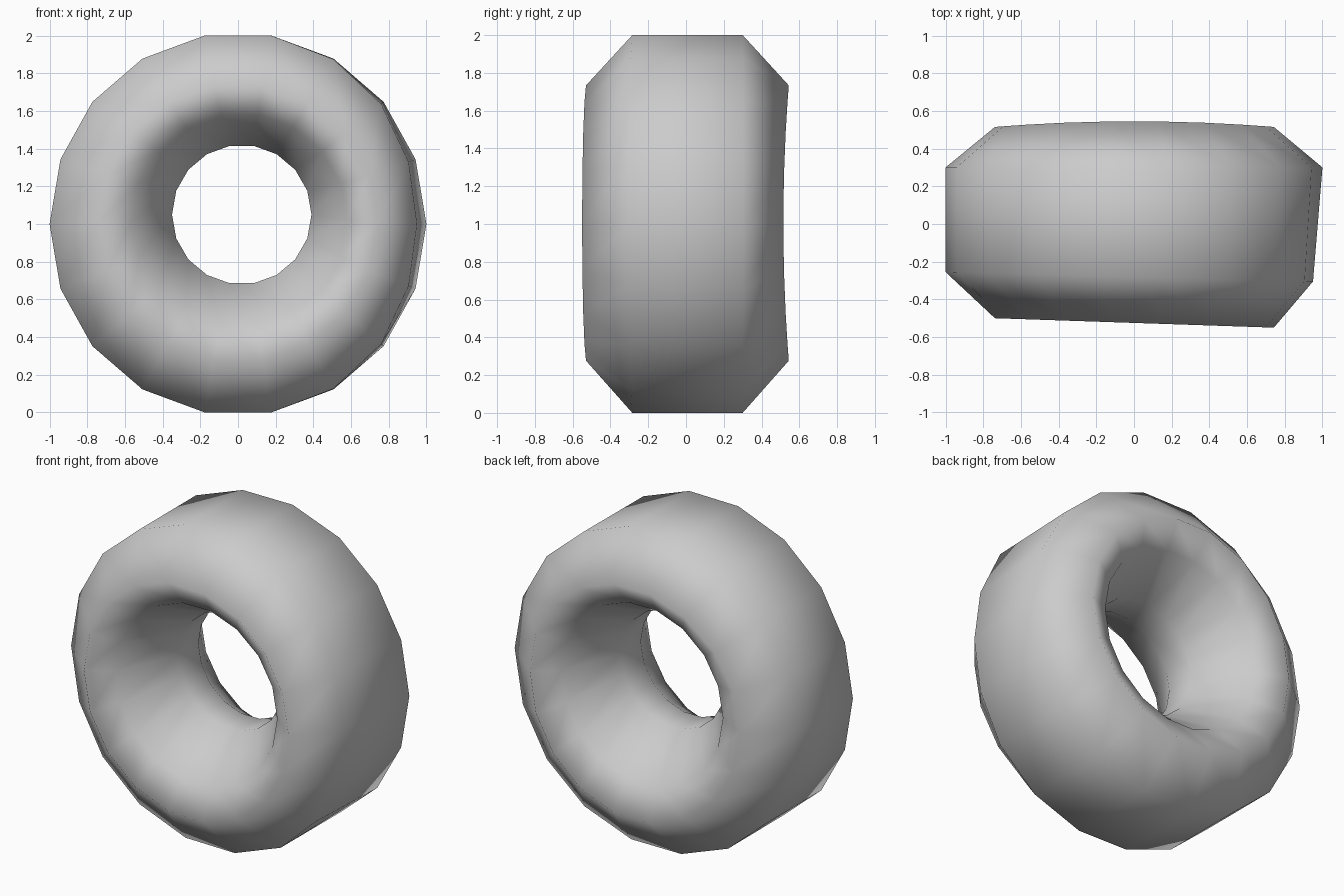
import bpy, bmesh
from math import sin, cos, radians

if "Cube" in bpy.data.objects:
    bpy.data.objects.remove(bpy.data.objects["Cube"])

SEGMENTS = 18  # sides around the ring


def section(a):
    """Eight-sided cross-section at angle a, as (radius, y, hole shift)."""
    outer = 1.0155 - 0.0155 * abs(cos(a)) ** 3
    dent = 0.05 * max(0.0, cos(a)) ** 4          # slight flattening at front right
    front = -0.525 - 0.025 * cos(a)              # uneven front rim
    back = 0.53 - 0.015 * cos(2 * a)             # uneven back rim
    return [
        (outer - dent, -0.28 - 0.025 * cos(a), 0),
        (outer, 0.30, 0),
        (0.74, back, 0.1),
        (0.57, 0.43, 0.4),
        (0.37, 0.10, 1),
        (0.37, -0.10, 1),
        (0.57, -0.43, 0.4),
        (0.74, front, 0.1),
    ]


# Thick ring standing upright, hole running front to back
bm = bmesh.new()
loops = []
for i in range(SEGMENTS):
    a = radians(360 * i / SEGMENTS)
    loops.append([
        bm.verts.new((r * cos(a) + 0.02 * k, y, 1 + r * sin(a) + 0.05 * k))
        for r, y, k in section(a)
    ])
for i in range(SEGMENTS):
    p, q = loops[i], loops[(i + 1) % SEGMENTS]
    for j in range(len(p)):
        k = (j + 1) % len(p)
        bm.faces.new((p[j], p[k], q[k], q[j]))
bmesh.ops.recalc_face_normals(bm, faces=bm.faces)
for f in bm.faces:
    f.smooth = True

mesh = bpy.data.meshes.new("ring")
bm.to_mesh(mesh)
bm.free()
ring = bpy.data.objects.new("ring", mesh)
bpy.context.collection.objects.link(ring)
